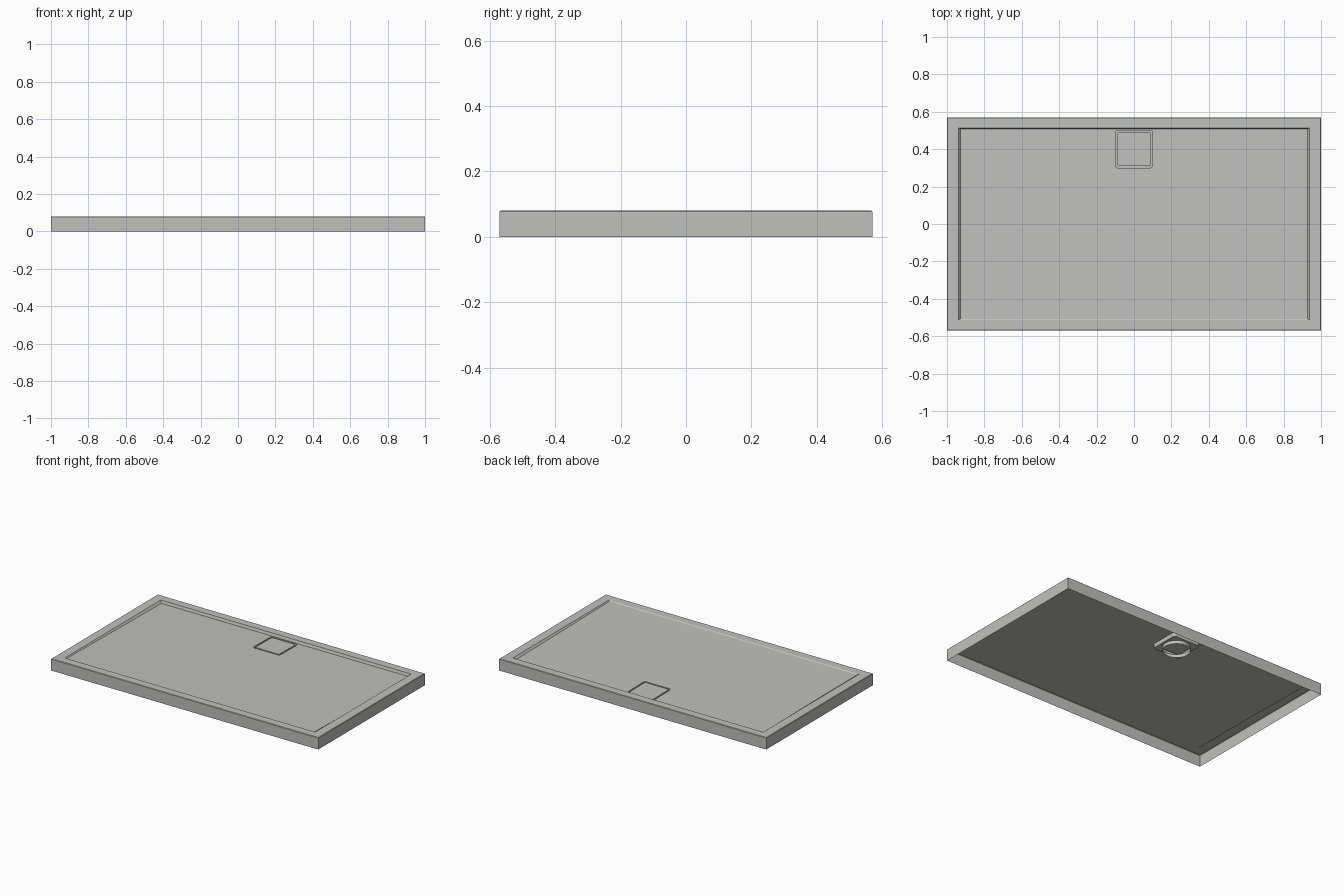
import bpy
import bmesh
from math import sin, cos, pi, radians

cube = bpy.data.objects.get("Cube")
if cube:
    bpy.data.objects.remove(cube)

SEG = 8                       # segments per rounded corner
HX, HY, TOP = 1.0, 0.57, 0.08  # half length, half width, height
DRAIN_Y = 0.40


def make_material(name, colour):
    mat = bpy.data.materials.new(name)
    mat.use_nodes = True
    mat.diffuse_color = colour
    mat.node_tree.nodes["Principled BSDF"].inputs["Base Color"].default_value = colour
    return mat


grey = make_material("warm grey", (0.53, 0.53, 0.51, 1.0))


def floor_height(y):
    """The floor falls gently from the front to the back."""
    return 0.069 - 0.014 * y


def rounded_loop(hx, hy, r, z, cy=0.0):
    """Rounded rectangle outline; z is a number or a function of y."""
    points = []
    for i, (sx, sy) in enumerate(((1, 1), (-1, 1), (-1, -1), (1, -1))):
        for k in range(SEG + 1):
            a = (i + k / SEG) * pi / 2
            x = sx * (hx - r) + r * cos(a)
            y = cy + sy * (hy - r) + r * sin(a)
            points.append((x, y, z(y) if callable(z) else z))
    return points


def skin(name, loops, caps=False):
    """Join successive outlines into one surface."""
    bm = bmesh.new()
    rings = [[bm.verts.new(p) for p in loop] for loop in loops]
    n = len(rings[0])
    for a, b in zip(rings, rings[1:]):
        for i in range(n):
            j = (i + 1) % n
            bm.faces.new((a[i], a[j], b[j], b[i]))
    if caps:
        bm.faces.new(rings[0])
        bm.faces.new(rings[-1])
    bmesh.ops.remove_doubles(bm, verts=bm.verts, dist=1e-5)
    bmesh.ops.recalc_face_normals(bm, faces=bm.faces)
    mesh = bpy.data.meshes.new(name)
    bm.to_mesh(mesh)
    bm.free()
    mesh.materials.append(grey)
    obj = bpy.data.objects.new(name, mesh)
    bpy.context.collection.objects.link(obj)
    bpy.ops.object.select_all(action='DESELECT')
    obj.select_set(True)
    bpy.context.view_layer.objects.active = obj
    bpy.ops.object.shade_smooth_by_angle(angle=radians(25))
    return obj


# Thin shell: open skirt, softened top edge, flat rim and sunken floor
EDGE = 0.003
skin("shower_tray", [
    rounded_loop(HX, HY, 0, 0.0),
    rounded_loop(HX, HY, 0, TOP - EDGE),
    rounded_loop(HX - EDGE, HY - EDGE, 0, TOP),
    rounded_loop(0.937, 0.513, 0, TOP),
    rounded_loop(0.928, 0.507, 0, floor_height),
    rounded_loop(0.1, 0.1, 0.015, floor_height, DRAIN_Y),
])

# Drain recess with a short open outlet collar underneath
skin("drain_recess", [
    rounded_loop(0.1, 0.1, 0.015, floor_height, DRAIN_Y),
    rounded_loop(0.1, 0.1, 0.015, 0.035, DRAIN_Y),
    rounded_loop(0.085, 0.085, 0.085, 0.035, DRAIN_Y),
    rounded_loop(0.085, 0.085, 0.085, 0.012, DRAIN_Y),
])

# Loose cover lying flush with the floor, with a narrow gap all round
skin("drain_cover", [
    rounded_loop(0.09, 0.09, 0.01, lambda y: floor_height(y) - 0.012, DRAIN_Y),
    rounded_loop(0.09, 0.09, 0.01, floor_height, DRAIN_Y),
], caps=True)
